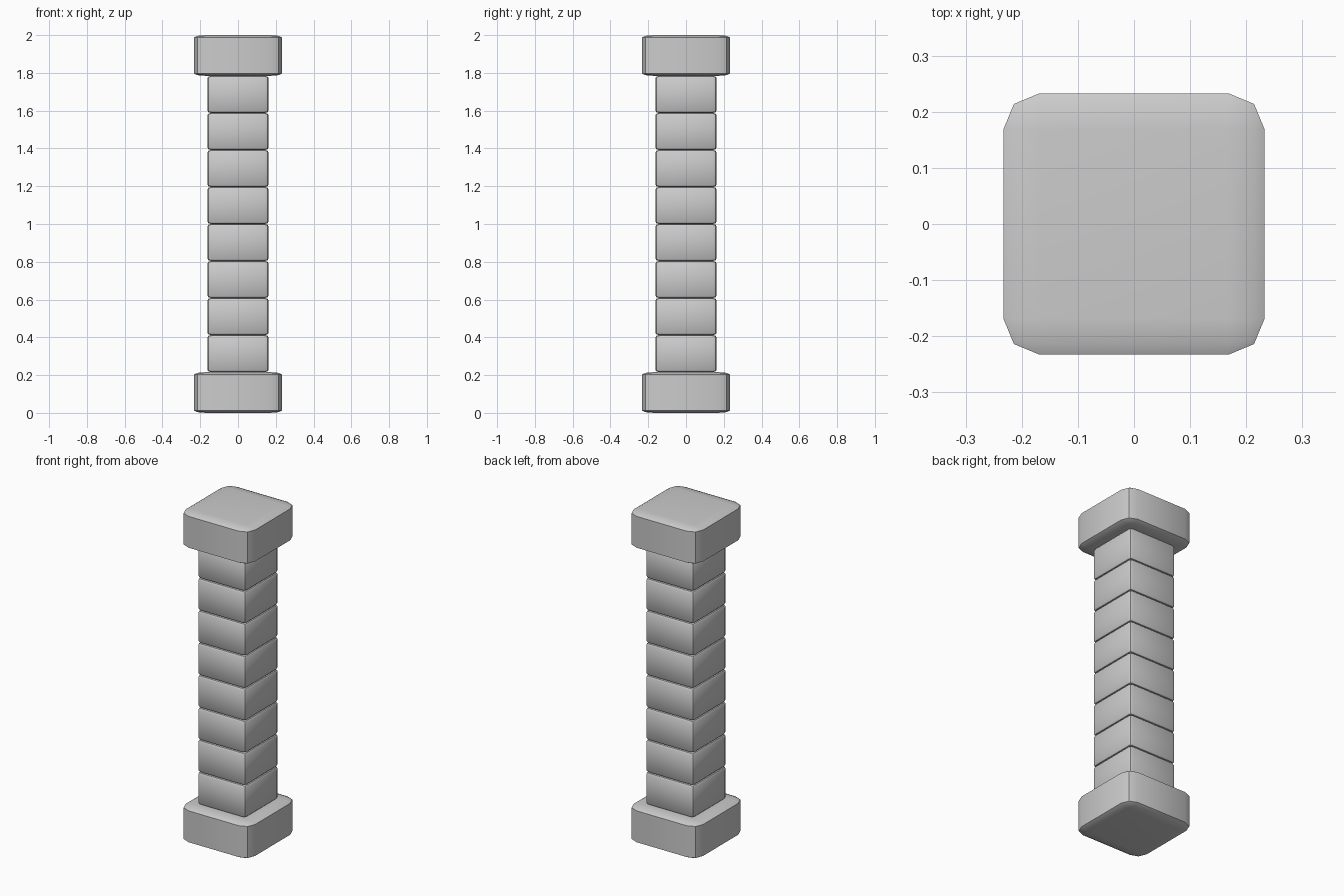
import bpy, bmesh, math

cube = bpy.data.objects.get("Cube")
if cube:
    bpy.data.objects.remove(cube, do_unlink=True)

stone = bpy.data.materials.new("grey stone")
stone.use_nodes = True
grey = (0.6, 0.6, 0.6, 1)
stone.diffuse_color = grey
stone.node_tree.nodes["Principled BSDF"].inputs["Base Color"].default_value = grey


def rounded_block(name, width, z0, z1, side_round, top_round):
    """Square block with two-step rounded edges, flattened in z."""
    squash = top_round / side_round
    height = z1 - z0
    bm = bmesh.new()
    bmesh.ops.create_cube(bm, size=1)
    bmesh.ops.scale(bm, vec=(width, width, height / squash), verts=bm.verts)
    bmesh.ops.bevel(bm, geom=bm.edges[:], offset=side_round, segments=2,
                    profile=0.5, affect='EDGES')
    bmesh.ops.scale(bm, vec=(1, 1, squash), verts=bm.verts)
    bmesh.ops.recalc_face_normals(bm, faces=bm.faces)
    mesh = bpy.data.meshes.new(name)
    bm.to_mesh(mesh)
    bm.free()
    mesh.materials.append(stone)
    obj = bpy.data.objects.new(name, mesh)
    obj.location.z = (z0 + z1) / 2
    bpy.context.collection.objects.link(obj)
    bpy.ops.object.select_all(action='DESELECT')
    obj.select_set(True)
    bpy.context.view_layer.objects.active = obj
    bpy.ops.object.shade_smooth_by_angle(angle=math.radians(35))
    return obj


# Plinth and capital
SLAB = 0.216
rounded_block("base", 0.466, 0, SLAB, 0.065, 0.013)
rounded_block("capital", 0.466, 2 - SLAB, 2, 0.065, 0.013)

# Stacked shaft blocks
COUNT = 8
pitch = (2 - 2 * SLAB) / COUNT
for i in range(COUNT):
    z = SLAB + i * pitch
    rounded_block(f"shaft_block_{i + 1}", 0.324, z, z + pitch, 0.022, 0.012)
